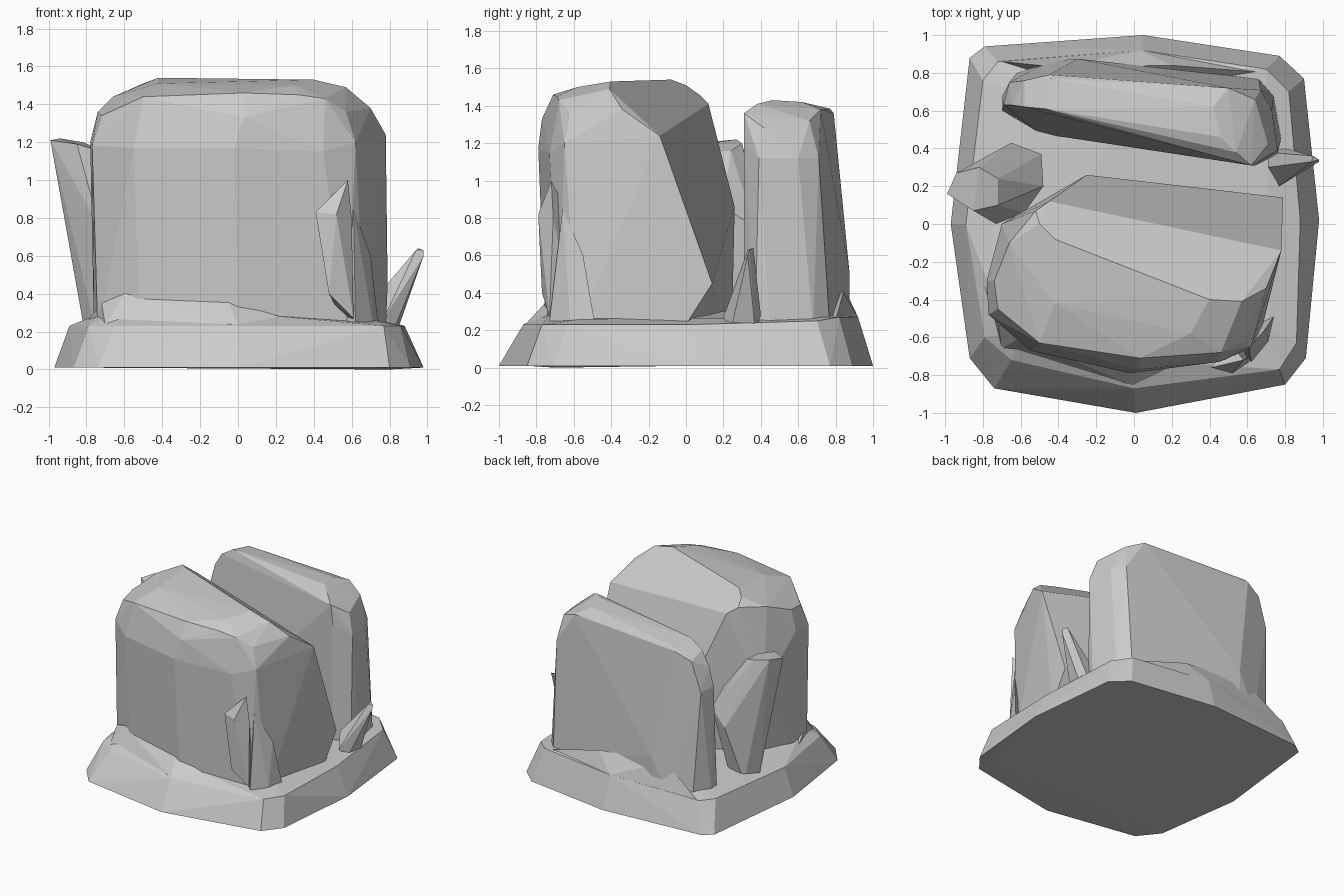
import bpy, bmesh
from math import cos, sin, pi


def ring(z, pts):
    return [(x, y, z) for x, y in pts]


def circle(cx, cy, z, r, n):
    return [(cx + r * cos(2 * pi * i / n), cy + r * sin(2 * pi * i / n), z) for i in range(n)]


def hull(name, pts):
    """Faceted stone: convex hull of a few corner points, flat shaded."""
    bm = bmesh.new()
    for p in pts:
        bm.verts.new(p)
    res = bmesh.ops.convex_hull(bm, input=bm.verts)
    junk = {v for v in res["geom_interior"] + res["geom_unused"] if isinstance(v, bmesh.types.BMVert)}
    bmesh.ops.delete(bm, geom=list(junk), context='VERTS')
    bmesh.ops.dissolve_limit(bm, angle_limit=0.06, verts=bm.verts, edges=bm.edges)
    bmesh.ops.recalc_face_normals(bm, faces=bm.faces)
    me = bpy.data.meshes.new(name)
    bm.to_mesh(me)
    bm.free()
    ob = bpy.data.objects.new(name, me)
    bpy.context.collection.objects.link(ob)
    return ob


# Sloping ground mound
hull("ground_mound",
     ring(0.01, [(-.97, 0), (-.87, -.71), (-.74, -.87), (.01, -1), (.80, -.85), (.91, -.71),
                 (.98, .02), (.90, .77), (.77, .89), (.05, 1), (-.79, .94), (-.87, .88)])
     + ring(0.0, [(0, -.9), (.8, -.7), (-.7, -.7), (.7, .7), (-.7, .7)])
     + ring(0.23, [(-.89, 0), (-.79, -.6), (-.65, -.72), (0, -.87), (.77, -.77), (.86, -.63), (.88, .02)])
     + [(.82, .70, .25), (.70, .82, .27), (.04, .92, .27), (-.72, .86, .24), (-.80, .76, .24)]
     + [(-.72, -.45, .30), (-.6, -.57, .32), (0, -.72, .30), (.72, -.55, .26), (.70, .6, .27),
        (-.6, .7, .28), (.04, .82, .30)])

# Raised banks of earth against the boulders
hull("front_bank",
     [(-.72, -.53, .35), (-.6, -.6, .40), (-.05, -.74, .36), (.22, -.74, .28), (-.7, -.66, .23),
      (0, -.86, .23), (-.4, -.4, .2), (-.8, -.3, .25)])
hull("back_bank",
     [(-.4, .83, .46), (.2, .84, .40), (.72, .8, .25), (.04, .92, .27), (-.7, .86, .24), (0, .6, .2)])

# Large front boulder with a cut sloping back
hull("front_boulder",
     ring(0.2, [(-.76, -.3), (-.74, -.5), (-.52, -.63), (0, -.75), (.58, -.68), (.67, -.58),
                (.78, -.02), (.6, .0), (-.3, .2), (-.62, 0)])
     + [(-.78, -.3, 1.2), (-.77, -.48, 1.18), (-.55, -.67, 1.17), (-.02, -.79, 1.17),
        (.45, -.73, 1.15), (.62, -.65, 1.2), (.78, -.14, 1.24)]
     + [(-.66, -.1, 1.44), (-.74, -.3, 1.36), (-.72, -.45, 1.34), (-.5, -.63, 1.44),
        (.03, -.77, 1.33), (.03, -.71, 1.46), (.32, -.69, 1.45), (.46, -.68, 1.43),
        (.57, -.62, 1.36), (.70, -.34, 1.38)]
     + [(-.42, -.08, 1.54), (.4, -.4, 1.53), (.57, -.41, 1.49), (-.42, -.42, 1.51), (.3, -.58, 1.50)]
     + [(-.50, 0, 1.51), (-.52, .07, 1.46), (-.45, .12, 1.41), (-.25, .26, .86), (-.25, .25, .4),
        (.7, .15, .45), (.79, .14, .45), (-.70, 0, .8)])

# Thinner slab behind it
hull("back_slab",
     ring(0.2, [(-.70, .6), (-.70, .67), (-.62, .80), (-.45, .86), (-.3, .87), (.66, .77),
                (.74, .68), (.78, .45), (.76, .37), (.64, .31), (-.5, .48)])
     + [(-.69, .63, 1.08), (-.66, .75, 1.06), (.76, .39, 1.12), (.73, .6, 1.12),
        (.67, .71, 1.12), (.64, .31, 1.2), (-.3, .875, .5)]
     + [(-.65, .63, 1.23), (-.58, .62, 1.34), (-.58, .76, 1.30), (.62, .31, 1.36), (.64, .66, 1.32),
        (.5, .72, 1.38), (-.45, .79, 1.36), (-.45, .80, 1.2), (.71, .42, 1.28)]
     + [(-.47, .61, 1.41), (.46, .46, 1.43), (.42, .62, 1.42), (-.44, .77, 1.385), (.54, .38, 1.41)])

# Left crystal, leaning out, with a blunt tip
hull("left_crystal",
     circle(-.69, .22, .2, .12, 6)
     + [(-.99, .16, 1.21), (-.94, .27, 1.22), (-.82, .30, 1.20), (-.72, .24, 1.16),
        (-.72, .10, 1.15), (-.85, .07, 1.19)]
     + [(-.86, .15, .8), (-.73, 0, .75), (-.58, .06, .8), (-.48, .2, .86), (-.49, .37, .75), (-.65, .43, .65)])

# Small pointed crystal on the right
hull("right_crystal",
     [(.95, .36, .64), (.98, .34, .63), (.98, .33, .60), (.94, .33, .63),
      (.71, .30, .36), (.71, .38, .36), (.80, .40, .28), (.84, .37, .2), (.82, .24, .2),
      (.77, .20, .27)])

# Two shards leaning on the front right corner
hull("front_shard",
     [(.41, -.76, .83), (.58, -.72, 1.0), (.60, -.71, .8), (.48, -.77, .4), (.61, -.73, .27),
      (.52, -.79, .82), (.5, -.62, .8), (.55, -.6, .27)])
hull("corner_shard",
     [(.61, -.66, .85), (.70, -.55, .6), (.74, -.49, .25), (.71, -.62, .25),
      (.62, -.73, .25), (.5, -.6, .25)])
